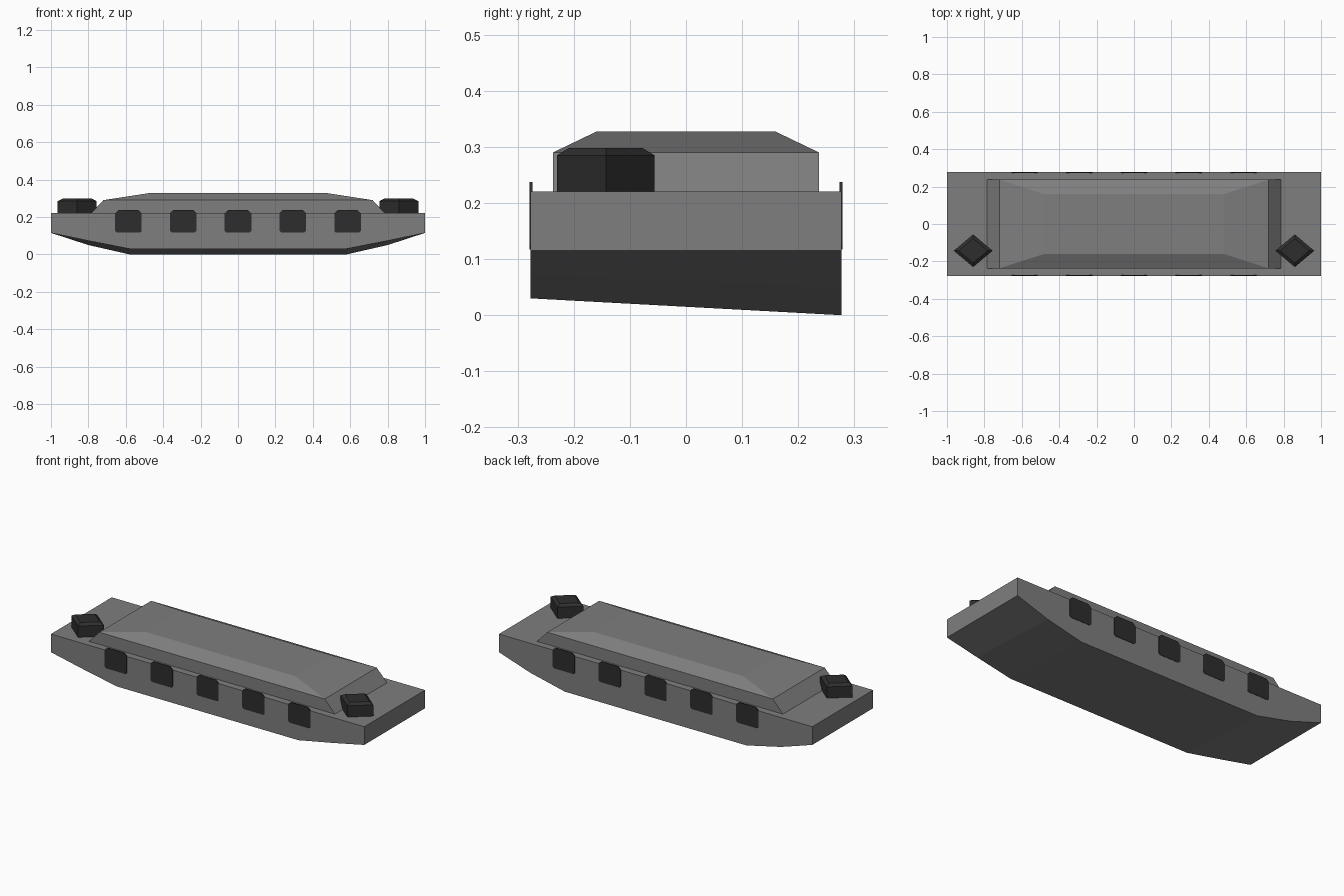
import bpy, bmesh, math

if "Cube" in bpy.data.objects:
    bpy.data.objects.remove(bpy.data.objects["Cube"])


def material(name, rgb):
    m = bpy.data.materials.new(name)
    m.diffuse_color = (*rgb, 1)
    m.use_nodes = True
    m.node_tree.nodes["Principled BSDF"].inputs["Base Color"].default_value = m.diffuse_color
    return m


grey = material("hull grey", (0.21, 0.21, 0.21))
dark = material("dark fittings", (0.027, 0.027, 0.027))


def loft(name, rings, mat):
    """Join rings of equal point count into a closed flat-shaded solid."""
    bm = bmesh.new()
    rows = [[bm.verts.new(p) for p in ring] for ring in rings]
    n = len(rows[0])
    for a, b in zip(rows, rows[1:]):
        for i in range(n):
            j = (i + 1) % n
            bm.faces.new((a[i], a[j], b[j], b[i]))
    bm.faces.new(rows[0][::-1])
    bm.faces.new(rows[-1])
    bmesh.ops.recalc_face_normals(bm, faces=bm.faces)
    me = bpy.data.meshes.new(name)
    bm.to_mesh(me)
    bm.free()
    me.materials.append(mat)
    ob = bpy.data.objects.new(name, me)
    bpy.context.collection.objects.link(ob)
    return ob


def mirrored(right_half):
    return right_half + [(-x, z) for x, z in reversed(right_half)]


def rect(hx, hy, z):
    return [(-hx, -hy, z), (hx, -hy, z), (hx, hy, z), (-hx, hy, z)]


# Hull: the keel is deeper at the back than at the front
D = 0.277
front = mirrored([(1, 0.22), (1, 0.115), (0.8, 0.073), (0.58, 0.03)])
back = mirrored([(1, 0.22), (1, 0.115), (0.8, 0.05), (0.58, 0.0)])
loft("hull", [[(x, -D, z) for x, z in front], [(x, D, z) for x, z in back]], grey)

# Raised cabin with sloping ends and a hipped roof
loft("cabin", [rect(0.79, 0.237, 0.215), rect(0.785, 0.237, 0.22),
               rect(0.72, 0.237, 0.29), rect(0.48, 0.16, 0.327)], grey)


# Diamond-shaped deck posts with bevelled tops
def diamond(cx, s, z):
    return [(cx + 0.104 * s, -0.143, z), (cx, -0.143 + 0.087 * s, z),
            (cx - 0.104 * s, -0.143, z), (cx, -0.143 - 0.087 * s, z)]


for side, cx in (("left", -0.86), ("right", 0.86)):
    loft("deck_post_" + side, [diamond(cx, 1, 0.218), diamond(cx, 1, 0.285),
                               diamond(cx, 0.75, 0.298)], dark)

# Thin side ports with clipped corners, five along each side
W, Z0, Z1, C = 0.071, 0.117, 0.237, 0.018
outline = mirrored([(W - C, Z1), (W, Z1 - C), (W, Z0 + C / 2), (W - C / 2, Z0)])
for side, s in (("front", -1), ("back", 1)):
    for k in range(-2, 3):
        cx = k * 0.293
        loft(f"{side}_port_{k + 3}",
             [[(cx + x, s * y, z) for x, z in outline] for y in (D - 0.003, D + 0.002)], dark)
